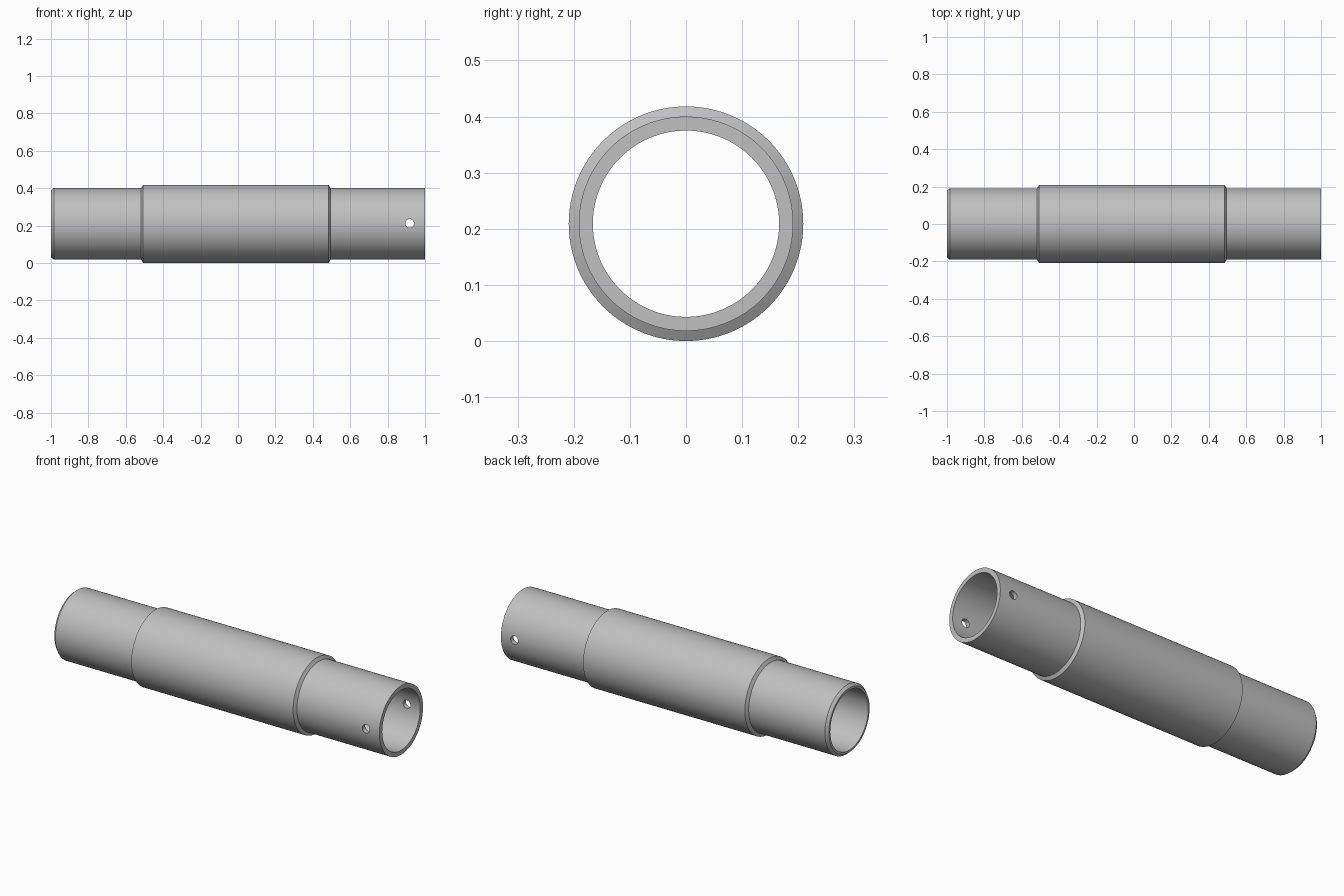
import bpy, bmesh, math

if "Cube" in bpy.data.objects:
    bpy.data.objects.remove(bpy.data.objects["Cube"])

R_COLLAR, R_TUBE, R_BORE = 0.209, 0.191, 0.166
CZ, SEG = R_COLLAR, 128

# Closed (x, radius) section of the stepped sleeve
PROFILE = [
    (-1.0, R_BORE), (-1.0, R_TUBE - 0.013), (-0.985, R_TUBE),
    (-0.518, R_TUBE), (-0.507, R_COLLAR),
    (0.484, R_COLLAR), (0.495, R_TUBE),
    (1.0, R_TUBE), (1.0, R_BORE),
]

steel = bpy.data.materials.new("grey_steel")
steel.diffuse_color = (0.53, 0.53, 0.53, 1)
steel.use_nodes = True
steel.node_tree.nodes["Principled BSDF"].inputs["Base Color"].default_value = steel.diffuse_color

# Sleeve: section swept around the x axis
bm = bmesh.new()
rings = []
for i in range(SEG):
    a = 2 * math.pi * i / SEG
    rings.append([bm.verts.new((x, r * math.cos(a), CZ + r * math.sin(a))) for x, r in PROFILE])
n = len(PROFILE)
for i in range(SEG):
    p, q = rings[i], rings[(i + 1) % SEG]
    for j in range(n):
        k = (j + 1) % n
        bm.faces.new((p[j], p[k], q[k], q[j]))
bmesh.ops.recalc_face_normals(bm, faces=bm.faces[:])
mesh = bpy.data.meshes.new("sleeve")
bm.to_mesh(mesh)
bm.free()
mesh.materials.append(steel)
sleeve = bpy.data.objects.new("sleeve", mesh)
bpy.context.collection.objects.link(sleeve)

# Pin hole drilled through both walls
bpy.ops.mesh.primitive_cylinder_add(vertices=32, radius=0.023, depth=0.6,
                                    location=(0.918, 0, CZ + 0.003),
                                    rotation=(math.pi / 2, 0, 0))
drill = bpy.context.object
drill.name = "pin_hole_cutter"
drill.hide_render = True
drill.data.materials.append(steel)
cut = sleeve.modifiers.new("pin_hole", "BOOLEAN")
cut.operation = "DIFFERENCE"
cut.solver = "EXACT"
cut.object = drill

# Apply the cut, then smooth the round walls
bpy.ops.object.select_all(action="DESELECT")
sleeve.select_set(True)
bpy.context.view_layer.objects.active = sleeve
bpy.ops.object.modifier_apply(modifier=cut.name)
bpy.data.objects.remove(drill, do_unlink=True)
bpy.ops.object.shade_smooth_by_angle(angle=math.radians(30))
